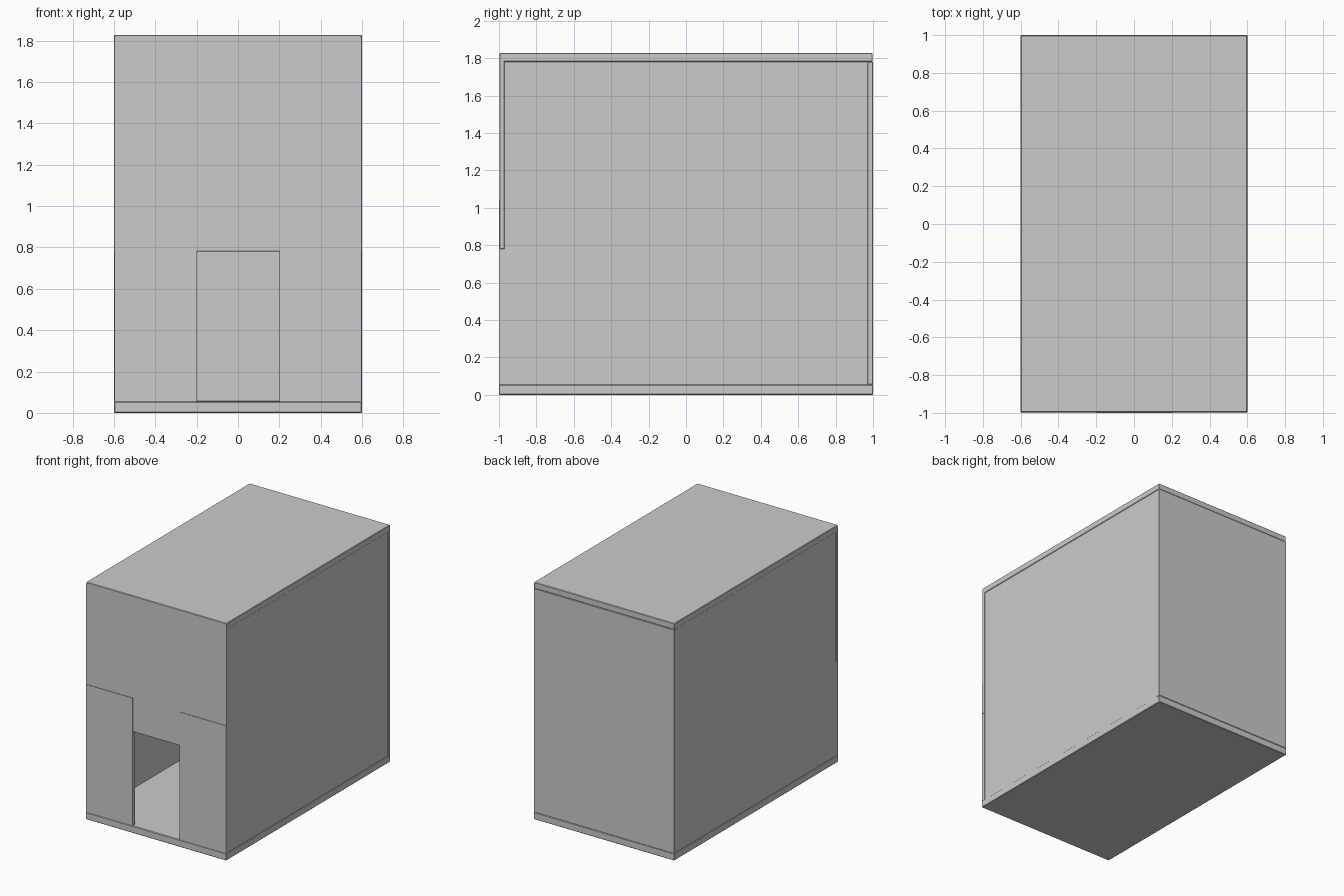
import bpy

if "Cube" in bpy.data.objects:
    bpy.data.objects.remove(bpy.data.objects["Cube"])


def slab(name, x, y, z, bevel=0.004):
    """Box panel given by its (min, max) on each axis, with a tiny edge chamfer."""
    bpy.ops.mesh.primitive_cube_add(
        size=1, location=[(a + b) / 2 for a, b in (x, y, z)])
    ob = bpy.context.object
    ob.name = name
    ob.scale = [b - a for a, b in (x, y, z)]
    bpy.ops.object.transform_apply(location=False, rotation=False, scale=True)
    if bevel:
        mod = ob.modifiers.new("edge_chamfer", 'BEVEL')
        mod.width = bevel
        mod.segments = 1
    return ob


W, D, H = 0.6, 1.0, 1.828     # half width, half depth, height
FLOOR, ROOF = 0.055, 1.78     # top of floor slab, underside of roof slab

# Floor and roof
slab("floor", (-W, W), (-D, D), (0, FLOOR))
slab("roof", (-W, W), (-D + 0.004, D - 0.002), (ROOF, H))

# Back wall
slab("back_wall", (-W, W), (0.97, D), (FLOOR, ROOF), 0.002)

# Upper front panel above the doorway
slab("upper_front_panel", (-W, W), (-D + 0.004, -0.97), (0.78, ROOF + 0.035), 0.002)

for side, s in (("left", -1), ("right", 1)):
    # Side wall, set very slightly inside the end panels
    slab(side + "_wall", sorted((s * 0.55, s * (W - 0.004))),
         (-0.97, 0.97), (FLOOR, ROOF), 0)
    # Lower front panel beside the doorway, overlapping the upper one
    slab(side + "_front_panel", sorted((s * 0.2, s * (W - 0.002))),
         (-D, -0.97), (FLOOR, 1.04), 0)
